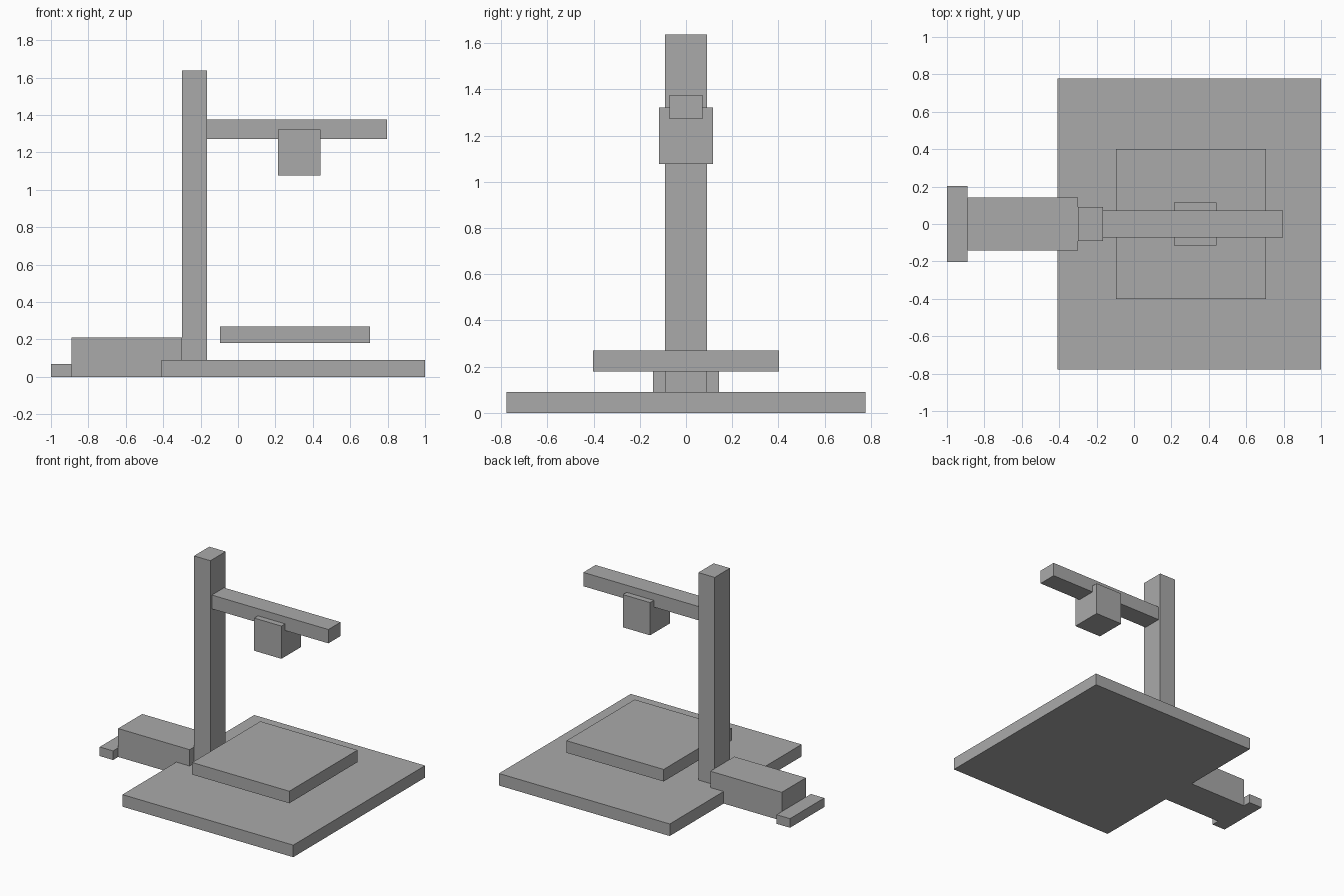
import bpy

cube = bpy.data.objects.get("Cube")
if cube:
    bpy.data.objects.remove(cube, do_unlink=True)

# One plain grey for the whole machine
grey = bpy.data.materials.new("plain_grey")
grey.use_nodes = True
colour = (0.4, 0.4, 0.4, 1)
grey.diffuse_color = colour
grey.node_tree.nodes["Principled BSDF"].inputs["Base Color"].default_value = colour


def block(name, x, half_depth, z):
    """Box spanning x and z ranges, symmetric front to back."""
    centre = ((x[0] + x[1]) / 2, 0, (z[0] + z[1]) / 2)
    bpy.ops.mesh.primitive_cube_add(size=1, location=centre)
    ob = bpy.context.object
    ob.name = name
    ob.scale = (x[1] - x[0], 2 * half_depth, z[1] - z[0])
    bpy.ops.object.transform_apply(location=False, rotation=False, scale=True)
    ob.data.materials.append(grey)
    return ob


# Base and raised work table
block("base_plate", (-0.41, 1.0), 0.777, (0, 0.09))
block("work_table", (-0.097, 0.705), 0.402, (0.18, 0.27))

# Column with its overhanging arm and tool head
block("column", (-0.30, -0.165), 0.09, (0.09, 1.638))
block("arm", (-0.165, 0.797), 0.072, (1.272, 1.375))
block("tool_head", (0.215, 0.44), 0.116, (1.078, 1.322))

# Rear housing and its low end foot
block("rear_housing", (-0.89, -0.30), 0.142, (0, 0.212))
block("end_foot", (-1.0, -0.89), 0.202, (0, 0.068))
